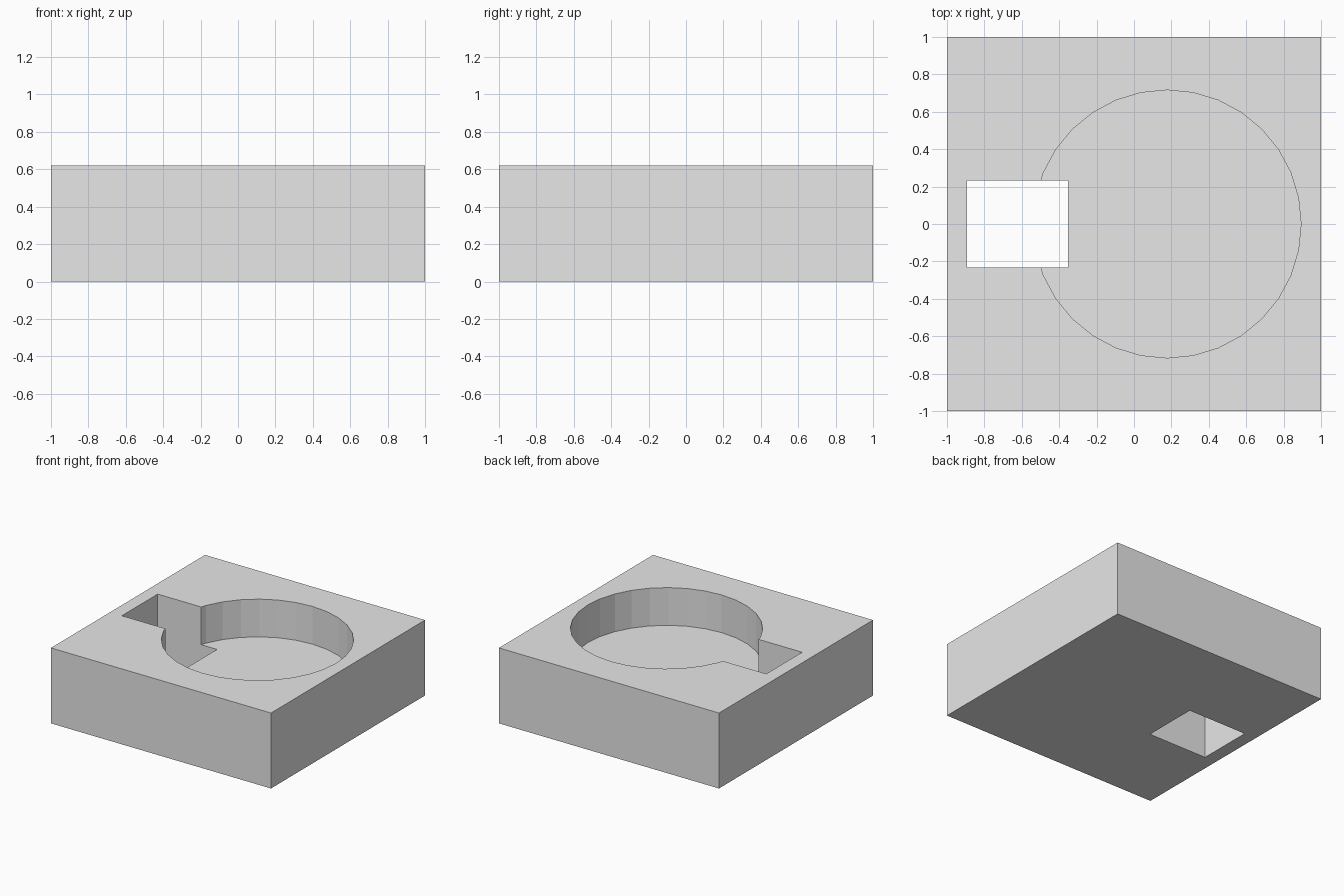
import bpy

cube = bpy.data.objects.get("Cube")
if cube:
    bpy.data.objects.remove(cube, do_unlink=True)

HEIGHT = 0.62
FLOOR = HEIGHT / 2

GREY = (0.8, 0.8, 0.8, 1)
grey = bpy.data.materials.new("light_grey")
grey.use_nodes = True
grey.diffuse_color = GREY
grey.node_tree.nodes["Principled BSDF"].inputs["Base Color"].default_value = GREY


def box(name, size, centre):
    bpy.ops.mesh.primitive_cube_add(size=1, location=centre)
    ob = bpy.context.object
    ob.name = name
    ob.scale = size
    bpy.ops.object.transform_apply(location=False, rotation=False, scale=True)
    ob.data.materials.append(grey)
    return ob


def cut(target, cutter):
    cutter.hide_render = True
    mod = target.modifiers.new(cutter.name, "BOOLEAN")
    mod.operation = "DIFFERENCE"
    mod.solver = "EXACT"
    mod.object = cutter
    bpy.context.view_layer.objects.active = target
    bpy.ops.object.modifier_apply(modifier=mod.name)
    bpy.data.objects.remove(cutter, do_unlink=True)


# Square block
block = box("block", (2, 2, HEIGHT), (0, 0, HEIGHT / 2))

# Round pocket, open at the top and half the block deep
bpy.ops.mesh.primitive_cylinder_add(vertices=32, radius=0.716, depth=1,
                                    location=(0.177, 0, FLOOR + 0.5))
pocket = bpy.context.object
pocket.name = "round_pocket"
pocket.data.materials.append(grey)
cut(block, pocket)

# Rectangular slot through the whole block, overlapping the pocket
slot = box("rectangular_slot", (0.54, 0.465, 2), (-0.623, 0, HEIGHT / 2))
cut(block, slot)
